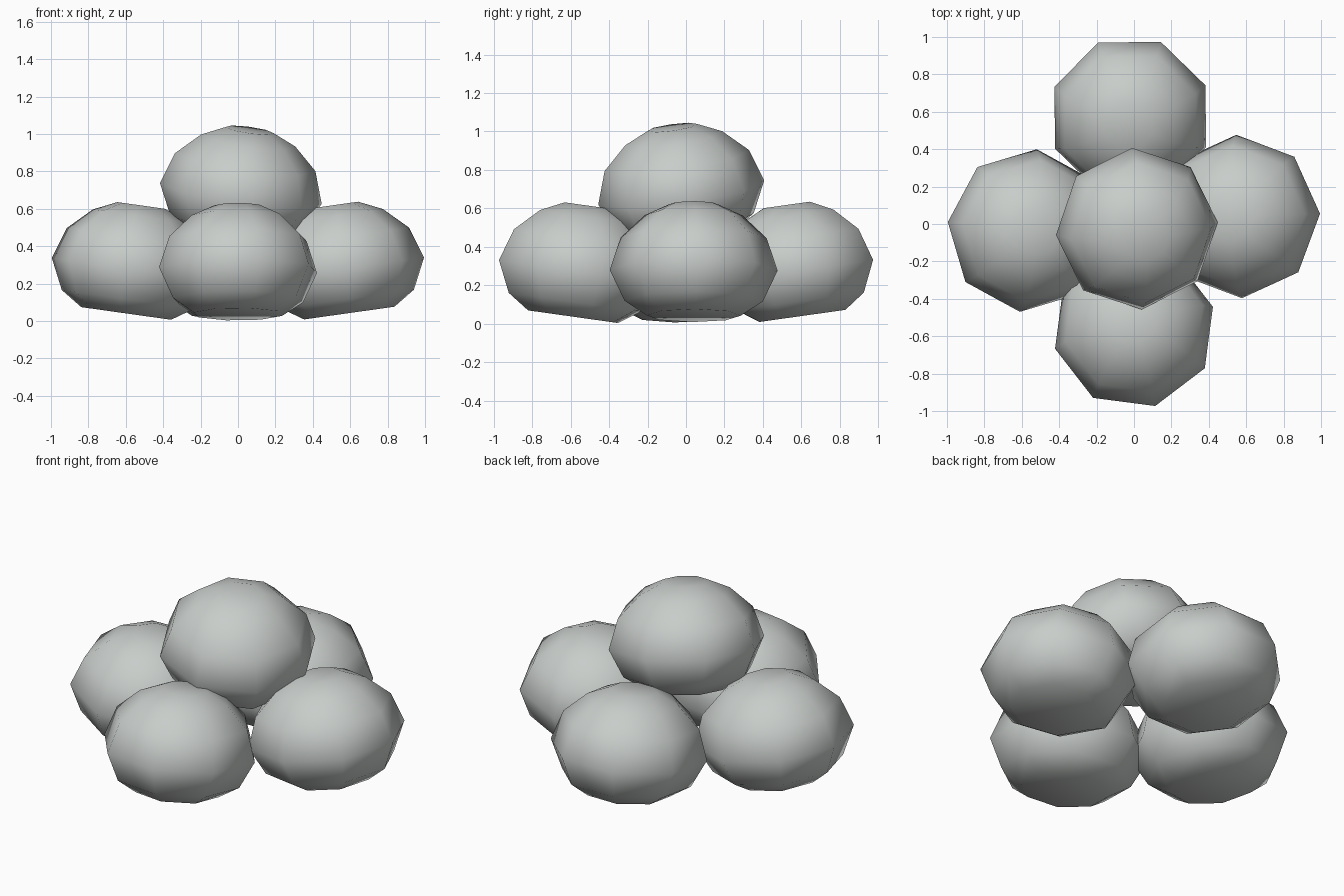
import bpy, bmesh
from math import cos, sin, tau, radians
from mathutils import Matrix, Vector

cube = bpy.data.objects.get("Cube")
if cube:
    bpy.data.objects.remove(cube, do_unlink=True)

SIDES = 8
# Boulder profile: (radius, height) from the flat base to the flat crown
PROFILE = [(0.244, -0.238), (0.36, -0.162), (0.437, 0.0),
           (0.38, 0.17), (0.255, 0.288), (0.13, 0.345)]

stone = bpy.data.materials.new("pale grey stone")
stone.use_nodes = True
colour = (0.58, 0.61, 0.59, 1)
stone.diffuse_color = colour
stone.node_tree.nodes["Principled BSDF"].inputs["Base Color"].default_value = colour


def boulder(name, centre, turn, lean, tilt):
    """Eight-sided boulder, turned about its axis, then its axis tilted toward lean."""
    bm = bmesh.new()
    rings = [[bm.verts.new((r * cos(tau * i / SIDES + radians(turn)),
                            r * sin(tau * i / SIDES + radians(turn)), h))
              for i in range(SIDES)] for r, h in PROFILE]
    for low, high in zip(rings, rings[1:]):
        for i in range(SIDES):
            j = (i + 1) % SIDES
            bm.faces.new((low[i], low[j], high[j], high[i]))
    bm.faces.new(rings[0][::-1])
    bm.faces.new(rings[-1])
    for face in bm.faces:
        face.smooth = True
    axis = Vector((-lean[1], lean[0], 0)).normalized()
    bm.transform(Matrix.Rotation(radians(tilt), 4, axis))
    mesh = bpy.data.meshes.new(name)
    bm.to_mesh(mesh)
    bm.free()
    mesh.materials.append(stone)
    obj = bpy.data.objects.new(name, mesh)
    obj.location = centre
    bpy.context.collection.objects.link(obj)


# Four base boulders leaning inward
boulder("front_boulder", (0, -0.555, 0.272), 15, (0, 1), 8)
boulder("back_boulder", (-0.02, 0.572, 0.276), 23, (0, -1), 8)
boulder("right_boulder", (-0.565, -0.035, 0.276), 39, (1, 0), 8)
boulder("left_boulder", (0.562, 0.04, 0.278), 2, (-1, 0), 8)
# Boulder resting on top
boulder("top_boulder", (0.015, -0.025, 0.682), 4, (1, -1), 11)
